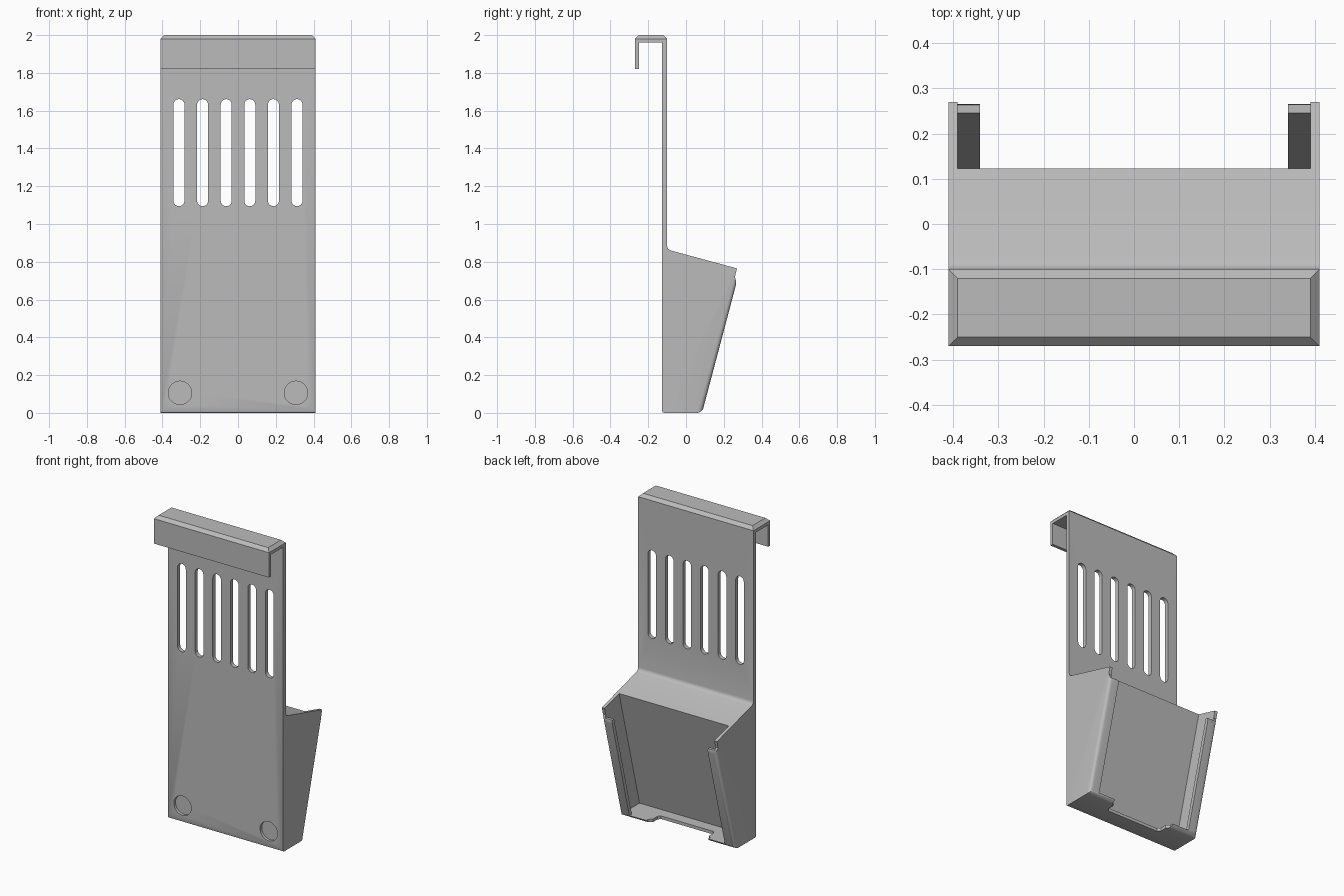
import bpy, bmesh, math

cube = bpy.data.objects.get("Cube")
if cube:
    bpy.data.objects.remove(cube, do_unlink=True)

grey = bpy.data.materials.new("plain grey")
grey.use_nodes = True
GREY = (0.5, 0.5, 0.5, 1)
grey.diffuse_color = GREY
grey.node_tree.nodes["Principled BSDF"].inputs["Base Color"].default_value = GREY

HALF = 0.41      # half width of the holder
WALL = 0.02      # wall thickness
LEAN = 0.265     # forward lean of the cradle, y per z


def lean(y, z):
    return (y + LEAN * z, z)


def prism(name, outline, start, end, axis="x"):
    """Extrude an outline along x (points are y, z), y (x, z) or z (x, y)."""
    place = {"x": lambda a, b, t: (t, a, b),
             "y": lambda a, b, t: (a, t, b),
             "z": lambda a, b, t: (a, b, t)}[axis]
    bm = bmesh.new()
    base = bm.faces.new([bm.verts.new(place(a, b, start)) for a, b in outline])
    new = bmesh.ops.extrude_face_region(bm, geom=[base])["geom"]
    shift = place(0, 0, end - start)
    bmesh.ops.translate(bm, vec=shift,
                        verts=[v for v in new if isinstance(v, bmesh.types.BMVert)])
    bmesh.ops.recalc_face_normals(bm, faces=bm.faces)
    mesh = bpy.data.meshes.new(name)
    bm.to_mesh(mesh)
    bm.free()
    mesh.materials.append(grey)
    obj = bpy.data.objects.new(name, mesh)
    bpy.context.collection.objects.link(obj)
    return obj


def bevel(obj, test, width, segments):
    """Bevel the edges whose two end points both pass the test."""
    bm = bmesh.new()
    bm.from_mesh(obj.data)
    edges = [e for e in bm.edges if test(e.verts[0].co, e.verts[1].co)]
    bmesh.ops.bevel(bm, geom=edges, offset=width, segments=segments,
                    profile=0.5, affect="EDGES")
    bm.to_mesh(obj.data)
    bm.free()


def cut(obj, cutter):
    cutter.hide_render = True
    mod = obj.modifiers.new("cut", "BOOLEAN")
    mod.operation, mod.solver, mod.object = "DIFFERENCE", "EXACT", cutter
    bpy.context.view_layer.objects.active = obj
    bpy.ops.object.modifier_apply(modifier=mod.name)
    bpy.data.objects.remove(cutter, do_unlink=True)


def stadium(x, low, high, radius, steps=12):
    """Outline of an upright round-ended slot, or a circle if low == high."""
    points = []
    for centre, first in ((high, 0), (low, math.pi)):
        for i in range(steps + (low != high)):
            a = first + math.pi * i / steps
            points.append((x + radius * math.cos(a), centre + radius * math.sin(a)))
    return points


# Side profile of hook, panel and cradle in one piece
BACK, FACE = -0.126, -0.1
profile = [(BACK, 0), lean(0.085, 0), lean(0.085, 0.7), (0.259, 0.72), (0.27, 0.765),
           (FACE, 0.865), (FACE, 2), (-0.27, 2), (-0.27, 1.82), (-0.25, 1.82),
           (-0.25, 1.96), (BACK, 1.96)]
holder = prism("hanging_holder", profile, -HALF, HALF)

# Chamfered hook top, rounded cradle edges, soft inner corner above the cradle
bevel(holder, lambda a, b: min(a.z, b.z) > 1.99, 0.02, 1)
bevel(holder, lambda a, b: max(a.z, b.z) < 0.71 and min(a.y, b.y) > 0, 0.026, 4)
bevel(holder, lambda a, b: abs(a.z - 0.865) + abs(b.z - 0.865) < 0.001
      and abs(a.x - b.x) > 0.5, 0.02, 4)
bevel(holder, lambda a, b: max(a.z, b.z) < 0.001 and max(a.y, b.y) < BACK + 0.001,
      0.01, 2)

# Leaning pocket, open at the top, with short retaining lips
pocket = [lean(-0.09, WALL), lean(0.06, WALL), lean(0.06, 0.7), (0.4, 0.7),
          (0.4, 1), lean(-0.09, 1)]
cut(holder, prism("pocket_cutter", pocket, -HALF + WALL, HALF - WALL))

# Opening between the lips
opening = [lean(0.03, WALL), (0.4, WALL), (0.4, 1), lean(0.03, 1)]
cut(holder, prism("opening_cutter", opening, -0.34, 0.34))

# Notch in the floor
notch = [(-0.22, 0.2), (-0.22, 0.07), (-0.2, 0.05), (-0.2, 0.005), (-0.185, -0.012),
         (0.185, -0.012), (0.2, 0.005), (0.2, 0.05), (0.22, 0.07), (0.22, 0.2)]
cut(holder, prism("notch_cutter", notch, -0.1, 0.06, "z"))

# Row of vent slots
for i in range(6):
    x = (i - 2.5) * 0.125
    cut(holder, prism("slot_cutter", stadium(x, 1.123, 1.632, 0.029), -0.2, 0, "y"))

# Round shallow recesses at the base
for side in (-1, 1):
    disc = stadium(side * 0.307, 0.106, 0.106, 0.062, 20)
    cut(holder, prism("recess_cutter", disc, -0.2, BACK + 0.018, "y"))

bpy.ops.object.select_all(action="DESELECT")
holder.select_set(True)
bpy.context.view_layer.objects.active = holder
bpy.ops.object.shade_smooth_by_angle(angle=math.radians(30))
